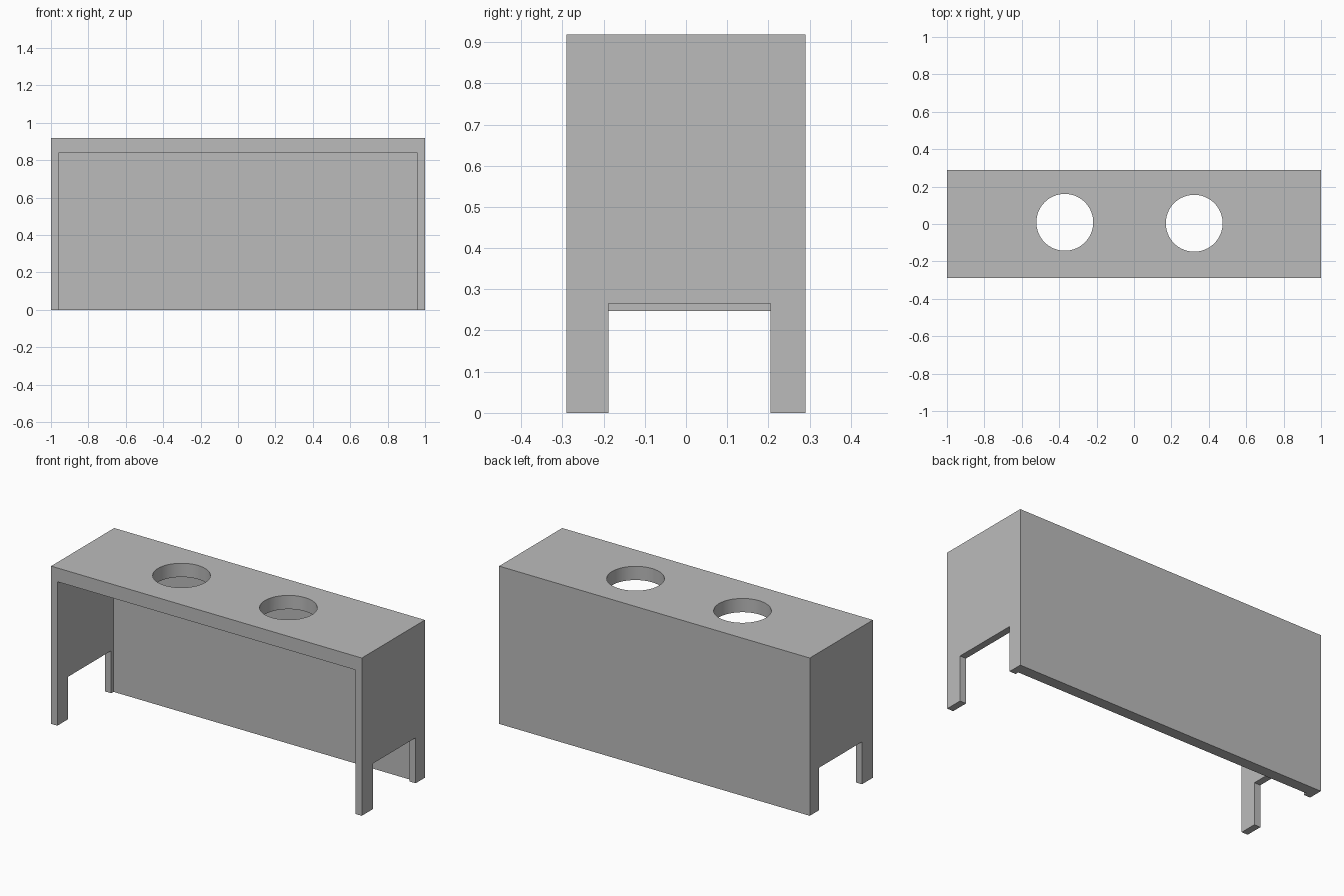
import bpy

cube = bpy.data.objects.get("Cube")
if cube:
    bpy.data.objects.remove(cube, do_unlink=True)

HALF_DEPTH, HEIGHT = 0.29, 0.918
WALL, TOP, BACK = 0.04, 0.08, 0.064
OVER = 0.1  # how far cutters reach past the body

grey = bpy.data.materials.new("plain grey")
grey.use_nodes = True
colour = (0.5, 0.5, 0.5, 1)
grey.diffuse_color = colour
grey.node_tree.nodes["Principled BSDF"].inputs["Base Color"].default_value = colour


def box(name, low, high):
    """Box between two opposite corners."""
    centre = [(a + b) / 2 for a, b in zip(low, high)]
    bpy.ops.mesh.primitive_cube_add(size=1, location=centre)
    obj = bpy.context.object
    obj.name = name
    obj.scale = [b - a for a, b in zip(low, high)]
    bpy.ops.object.transform_apply(location=True, scale=True)
    obj.data.materials.append(grey)
    return obj


def cut(target, cutter):
    """Subtract the cutter from the target and discard it."""
    cutter.hide_render = True
    mod = target.modifiers.new("cut", "BOOLEAN")
    mod.operation, mod.solver, mod.object = "DIFFERENCE", "EXACT", cutter
    bpy.context.view_layer.objects.active = target
    bpy.ops.object.modifier_apply(modifier=mod.name)
    bpy.data.objects.remove(cutter, do_unlink=True)


# Outer body, hollowed from the front and underneath
shell = box("open_cover", (-1, -HALF_DEPTH, 0), (1, HALF_DEPTH, HEIGHT))
cut(shell, box("hollow", (WALL - 1, -HALF_DEPTH - OVER, -OVER),
               (1 - WALL, HALF_DEPTH - BACK, HEIGHT - TOP)))

# Side openings that leave a leg at each corner
for side, front, height in ((-1, -0.19, 0.247), (1, -0.188, 0.265)):
    xs = sorted((side * (1 + OVER), side * (1 - WALL - OVER)))
    cut(shell, box("side_opening", (xs[0], front, -OVER), (xs[1], 0.205, height)))

# Round holes through the top
for x, y in ((-0.37, 0.009), (0.322, 0.004)):
    bpy.ops.mesh.primitive_cylinder_add(vertices=64, radius=0.152, depth=0.3,
                                        location=(x, y, HEIGHT))
    hole = bpy.context.object
    hole.data.materials.append(grey)
    cut(shell, hole)

# Smooth hole walls, sharp box edges
bpy.ops.object.select_all(action="DESELECT")
shell.select_set(True)
bpy.context.view_layer.objects.active = shell
bpy.ops.object.shade_smooth_by_angle()
